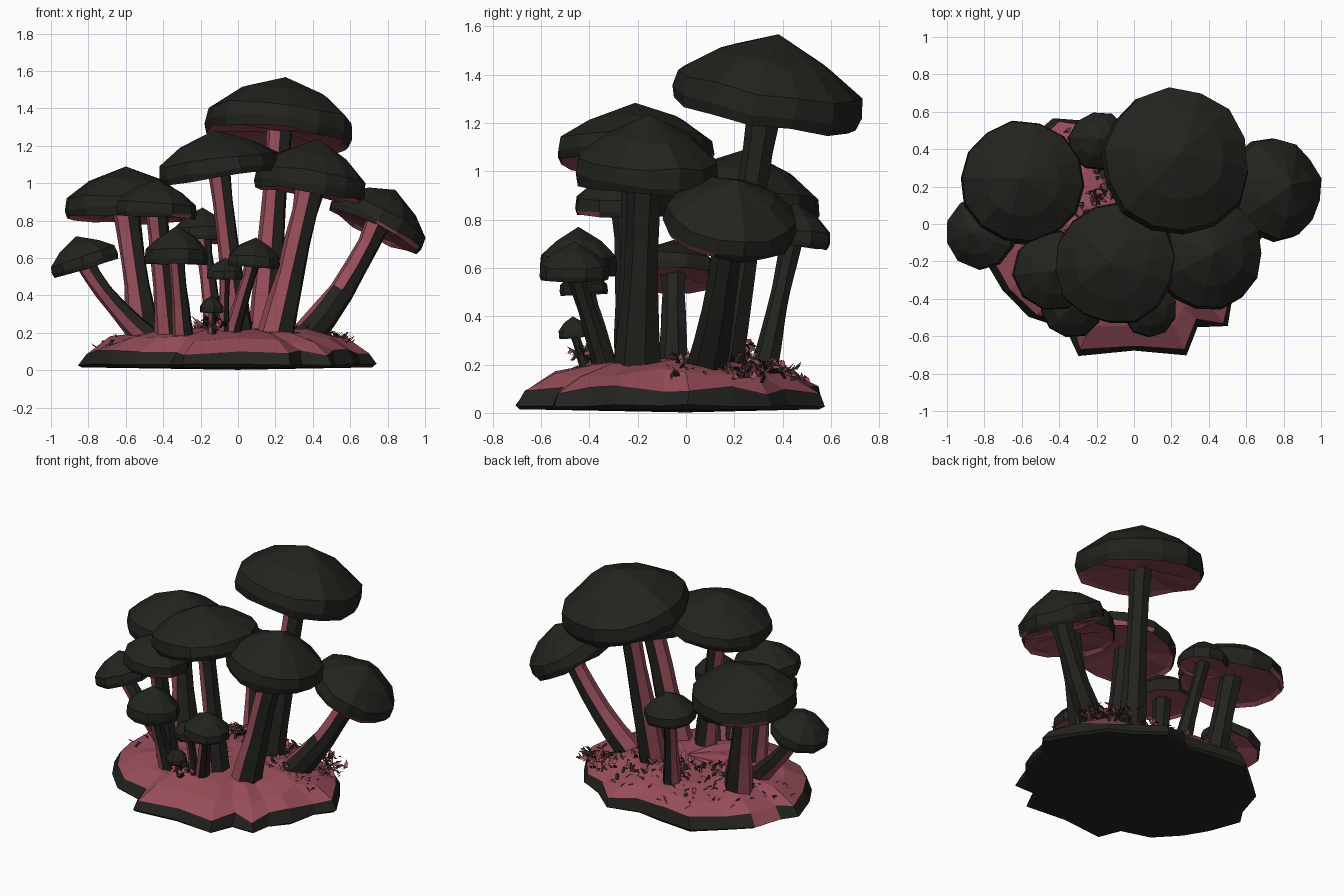
import bpy, bmesh, math, random
from mathutils import Vector

if "Cube" in bpy.data.objects:
    bpy.data.objects.remove(bpy.data.objects["Cube"])

random.seed(7)


def material(name, color):
    m = bpy.data.materials.new(name)
    m.diffuse_color = color
    m.use_nodes = True
    m.node_tree.nodes["Principled BSDF"].inputs["Base Color"].default_value = m.diffuse_color
    return m


DARK = material("dark_shell", (0.016, 0.017, 0.013, 1))
ROSE = material("rose_flesh", (0.31, 0.075, 0.1, 1))


def finish(bm, name, is_rose):
    """Write the mesh out flat shaded, colouring faces by a test."""
    bmesh.ops.recalc_face_normals(bm, faces=bm.faces)
    for f in bm.faces:
        f.material_index = 1 if is_rose(f) else 0
    me = bpy.data.meshes.new(name)
    bm.to_mesh(me)
    bm.free()
    me.materials.append(DARK)
    me.materials.append(ROSE)
    ob = bpy.data.objects.new(name, me)
    bpy.context.collection.objects.link(ob)
    return ob


def bridge(bm, rings):
    for a, b in zip(rings, rings[1:]):
        n = len(a)
        for i in range(n):
            bm.faces.new((a[i], a[(i + 1) % n], b[(i + 1) % n], b[i]))


def fan(bm, ring, tip):
    v = bm.verts.new(tip)
    for i in range(len(ring)):
        bm.faces.new((ring[i], ring[(i + 1) % len(ring)], v))


# Cap: faceted cone with a deep lip and a shallow gill side
CAP_PROFILE = [(0.2, 0.12), (0.88, 0.05), (0.96, 0.0), (1.0, 0.13), (0.97, 0.38), (0.6, 0.70)]


def make_cap(name, centre, radius, height, tilt):
    axis = Vector((tilt[0], tilt[1], 1)).normalized()
    rot = Vector((0, 0, 1)).rotation_difference(axis)
    c = Vector(centre)
    sides = 14 if radius > 0.25 else 10
    start = random.random()
    wob = [random.uniform(0.97, 1.03) for _ in range(sides)]
    bm = bmesh.new()
    rings = []
    for r, z in CAP_PROFILE:
        ring = []
        for i in range(sides):
            a = start + math.tau * i / sides
            rr = radius * r * wob[i]
            zz = height * (z + random.uniform(-0.035, 0.035))
            ring.append(bm.verts.new(c + rot @ Vector((rr * math.cos(a), rr * math.sin(a), zz))))
        rings.append(ring)
    bridge(bm, rings)
    fan(bm, rings[0], c + rot @ Vector((0, 0, height * 0.12)))
    fan(bm, rings[-1], c + rot @ Vector((0, 0, height)))
    bm.normal_update()
    finish(bm, name, lambda f: f.normal.dot(axis) < -0.4)


# Stem: seven-sided tube along a gently curved path, flared at the foot
def make_stem(name, foot, bend, top, radius):
    p0, p1, p2 = Vector(foot), Vector(bend), Vector(top)
    bm = bmesh.new()
    rings, steps, sides = [], 5, 7
    for k in range(steps + 1):
        t = k / steps
        p = p0 * (1 - t) ** 2 + p1 * 2 * t * (1 - t) + p2 * t * t
        d = (p1 - p0) * (1 - t) + (p2 - p1) * t
        rot = Vector((0, 0, 1)).rotation_difference(d.normalized())
        rr = radius * (1.25 - 0.35 * min(1, t * 2) + (0.12 if k == steps else 0))
        ring = []
        for i in range(sides):
            a = math.tau * i / sides + 0.3
            w = rr * random.uniform(0.93, 1.07)
            ring.append(bm.verts.new(p + rot @ Vector((w * math.cos(a), w * math.sin(a), 0))))
        rings.append(ring)
    bridge(bm, rings)
    bm.faces.new(rings[0])
    bm.faces.new(rings[-1])
    finish(bm, name, lambda f: f.normal.x < -0.25)


# name, rim centre, cap radius, cap height, tilt, stem foot xy, stem radius
MUSHROOMS = [
    ("tallest", (0.215, 0.32, 1.235), 0.405, 0.34, (0.12, 0.19), (0.14, 0.15), 0.075),
    ("front_tall", (-0.095, -0.21, 1.03), 0.33, 0.255, (-0.13, 0.0), (0.01, -0.22), 0.062),
    ("front_right", (0.385, -0.17, 0.94), 0.30, 0.30, (0.15, 0.06), (0.20, -0.20), 0.08),
    ("left_wide", (-0.60, 0.22, 0.81), 0.335, 0.28, (0.0, 0.08), (-0.50, 0.15), 0.075),
    ("left_middle", (-0.44, -0.25, 0.82), 0.215, 0.20, (0.06, 0.0), (-0.37, -0.22), 0.062),
    ("right_leaning", (0.725, 0.18, 0.745), 0.275, 0.25, (0.53, 0.14), (0.36, 0.08), 0.07),
    ("left_leaning", (-0.81, -0.05, 0.545), 0.195, 0.18, (-0.33, 0.0), (-0.48, -0.05), 0.055),
    ("back_small", (-0.19, 0.44, 0.69), 0.16, 0.18, (0.0, 0.08), (-0.12, 0.32), 0.047),
    ("front_small", (-0.33, -0.445, 0.57), 0.165, 0.20, (0.0, 0.0), (-0.29, -0.33), 0.047),
    ("front_low", (0.08, -0.46, 0.55), 0.145, 0.16, (0.1, 0.0), (-0.04, -0.33), 0.042),
    ("front_tiny", (-0.07, -0.42, 0.49), 0.10, 0.11, (0.0, -0.05), (-0.08, -0.35), 0.03),
    ("sprout", (-0.14, -0.46, 0.31), 0.065, 0.09, (0.0, -0.1), (-0.14, -0.41), 0.022),
]
for name, c, r, h, tilt, foot, sr in MUSHROOMS:
    make_cap(name + "_cap", c, r, h, tilt)
    axis = Vector((tilt[0], tilt[1], 1)).normalized()
    p0 = Vector((foot[0], foot[1], 0.17))
    p2 = Vector(c) + axis * h * 0.25
    # leaning stems bow outwards before turning up into the cap
    lean = 0.68 if abs(tilt[0]) > 0.25 else 0.5
    bend = p0.lerp(p2, 0.5)
    bend.x, bend.y = p0.lerp(p2, lean).x, p0.lerp(p2, lean).y
    make_stem(name + "_stem", p0, bend, p2, sr)

# Ground: ragged mound with a rough dark rim
OUTLINE = [(-.3, -.71), (0, -.68), (.28, -.7), (.34, -.55), (.5, -.55), (.52, -.42),
           (.62, -.3), (.66, -.1), (.74, .0), (.63, .2), (.52, .36), (.38, .43),
           (.2, .57), (0, .52), (-.2, .55), (-.43, .57), (-.6, .42), (-.73, .3),
           (-.79, .1), (-.86, 0), (-.79, -.2), (-.7, -.35), (-.56, -.5), (-.36, -.56)]
MOUND = [(0.97, 0.015, 0), (1.0, 0.03, 0.005), (0.95, 0.095, 0.018), (0.78, 0.165, 0.018),
         (0.55, 0.21, 0.012), (0.25, 0.22, 0.01)]
bm = bmesh.new()
rings = []
for s, z, j in MOUND:
    rings.append([bm.verts.new((x * s + random.uniform(-j, j), y * s + random.uniform(-j, j),
                                z + random.uniform(-j, j))) for x, y in OUTLINE])
bridge(bm, rings)
fan(bm, rings[0], (0, 0, 0.002))
fan(bm, rings[-1], (0, 0, 0.22))
bm.normal_update()
finish(bm, "ground_mound", lambda f: f.normal.z > 0.6)

# Leaf litter: small bent blades at the back and right, plus a few dense tufts
bm = bmesh.new()
n = len(OUTLINE)
spots = []
for _ in range(260):
    i = random.randrange(7, 20)
    s = random.uniform(0.25, 0.9)
    p = Vector(OUTLINE[i]).lerp(Vector(OUTLINE[(i + 1) % n]), random.random()) * s
    spots.append((p.x, p.y, 0.225 - 0.105 * max(0, (s - 0.4) / 0.5) ** 1.3, 1.0))
for tx, ty, tz in ((0.53, 0.25, 0.15), (0.42, 0.33, 0.17), (-0.12, 0.2, 0.24), (-0.14, -0.4, 0.22)):
    for _ in range(40):
        spots.append((random.gauss(tx, 0.045), random.gauss(ty, 0.045),
                      tz + random.uniform(-0.01, 0.03), 1.2))
for x, y, z, k in spots:
    a = random.uniform(0, math.tau)
    size = k * random.uniform(0.02, 0.042)
    d = Vector((math.cos(a), math.sin(a), 0)) * size
    side = Vector((-d.y, d.x, 0)) * 0.3
    root = Vector((x, y, z))
    mid = root + d * 0.6 + Vector((0, 0, size * random.uniform(0.3, 0.9)))
    tip = root + d * 1.3 + Vector((0, 0, size * random.uniform(0.2, 1.4)))
    v = [bm.verts.new(q) for q in (root - side, root + side, mid + side, mid - side, tip)]
    bm.faces.new(v[:4])
    bm.faces.new((v[3], v[2], v[4]))
finish(bm, "leaf_litter", lambda f: random.random() < 0.5)
